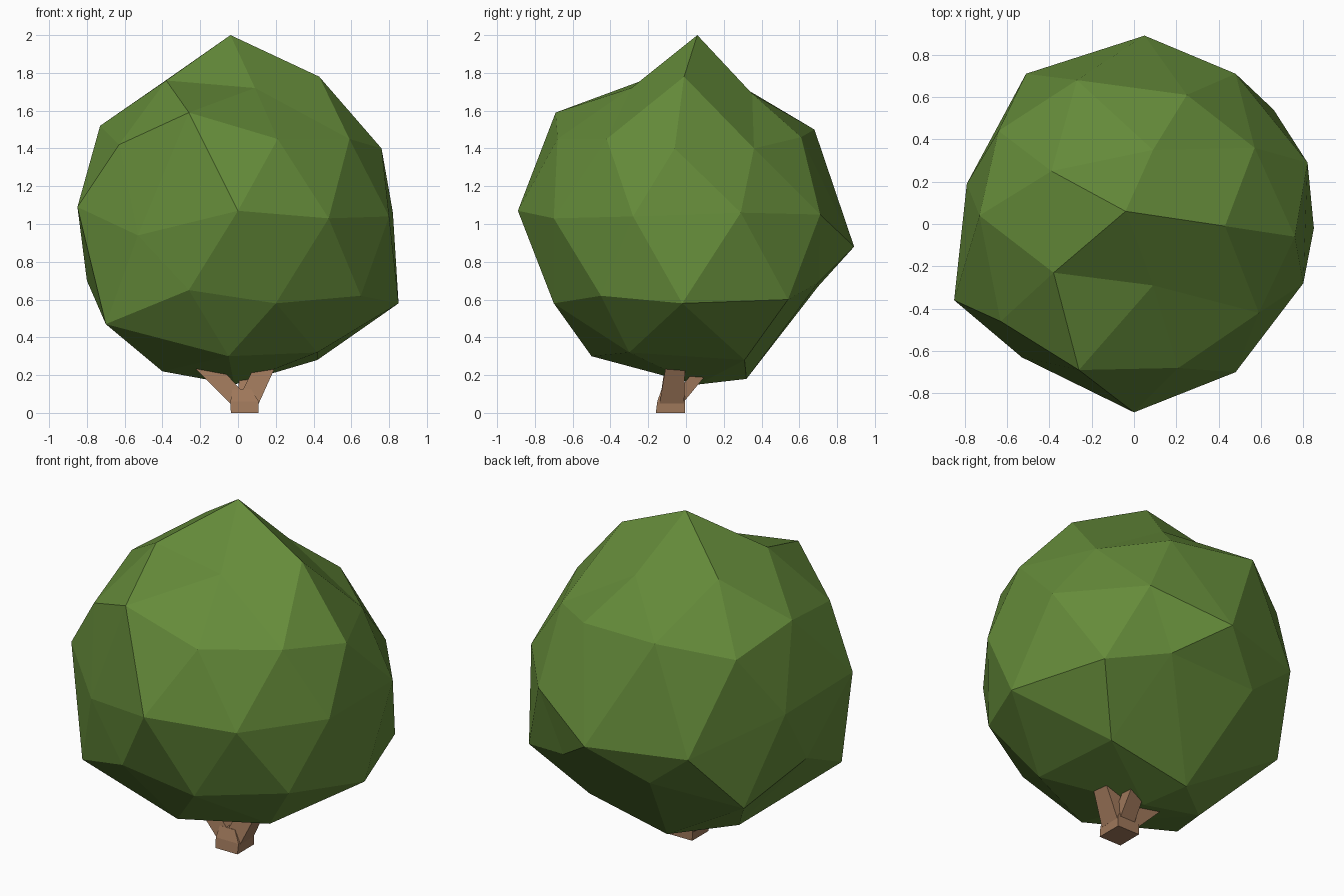
import bpy, bmesh
from mathutils import Vector


def material(name, rgb):
    m = bpy.data.materials.new(name)
    m.diffuse_color = (*rgb, 1.0)
    return m


def finish(bm, name, mat):
    bmesh.ops.recalc_face_normals(bm, faces=bm.faces)
    me = bpy.data.meshes.new(name)
    bm.to_mesh(me)
    bm.free()
    me.materials.append(mat)
    ob = bpy.data.objects.new(name, me)
    bpy.context.collection.objects.link(ob)
    return ob


leaf = material("leaf green", (0.13, 0.26, 0.042))
bark = material("bark brown", (0.35, 0.19, 0.105))

# Crown: low-poly ball whose corners are pulled to irregular positions
pulls = [
    # tip and top ring
    (-.04, .06, 2.0), (.43, -.01, 1.78), (.09, -.29, 1.72), (-.38, -.23, 1.76),
    (-.39, .25, 1.755), (.09, .35, 1.69),
    # upper shoulder
    (.76, -.06, 1.40), (.21, -.68, 1.45), (-.63, -.46, 1.42), (-.64, .44, 1.41),
    (.25, .61, 1.46), (.57, .36, 1.40), (-.27, .68, 1.50), (.59, -.42, 1.45),
    (-.26, -.69, 1.59), (-.73, .04, 1.52),
    # widest belt
    (0, -.89, 1.07), (.48, -.70, 1.03), (.80, -.28, 1.04), (.82, .29, 1.06),
    (.48, .71, 1.05), (.05, .89, .88), (-.51, .71, .88), (-.79, .19, 1.03),
    (-.85, -.36, 1.09), (-.53, -.63, .94),
    # lower shoulder
    (.65, -.45, .62), (-.26, -.72, .65), (-.80, 0, .70), (-.25, .70, .67),
    (.66, .54, .60), (.85, -.02, .58), (.20, -.70, .58), (.32, .70, .69),
    (-.70, -.47, .47), (-.67, .41, .52),
    # underside
    (.42, -.30, .32), (.42, .31, .28), (-.05, -.50, .30), (-.40, .07, .22),
    (-.10, .32, .18), (-.02, .06, .15),
]
bm = bmesh.new()
bmesh.ops.create_icosphere(bm, subdivisions=2, radius=0.87)
bmesh.ops.translate(bm, verts=bm.verts, vec=(0, 0, 1.04))
rest = [(v, v.co.copy()) for v in bm.verts]
for p in map(Vector, pulls):
    min(rest, key=lambda r: (r[1] - p).length)[0].co = p
finish(bm, "crown", leaf)


def limb(name, sections):
    """Square tube through (x, y, z, half width x, half width y) sections."""
    bm = bmesh.new()
    rings = [[bm.verts.new((x + i * a, y + j * b, z))
              for i, j in ((-1, -1), (1, -1), (1, 1), (-1, 1))]
             for x, y, z, a, b in sections]
    for lo, hi in zip(rings, rings[1:]):
        for k in range(4):
            n = (k + 1) % 4
            bm.faces.new((lo[k], lo[n], hi[n], hi[k]))
    bm.faces.new(rings[0][::-1])
    bm.faces.new(rings[-1])
    finish(bm, name, bark)


# Trunk and three short boughs reaching into the crown
limb("trunk", [(.035, -.082, 0, .073, .078), (.035, -.078, .06, .075, .074),
               (.02, -.07, .125, .05, .06)])
limb("left_bough", [(.02, -.075, .05, .06, .065), (-.18, -.06, .26, .07, .05)])
limb("right_bough", [(.05, -.075, .05, .06, .065), (.15, -.055, .26, .055, .05)])
limb("back_bough", [(.04, -.05, .06, .05, .04), (.06, .09, .23, .045, .04)])
